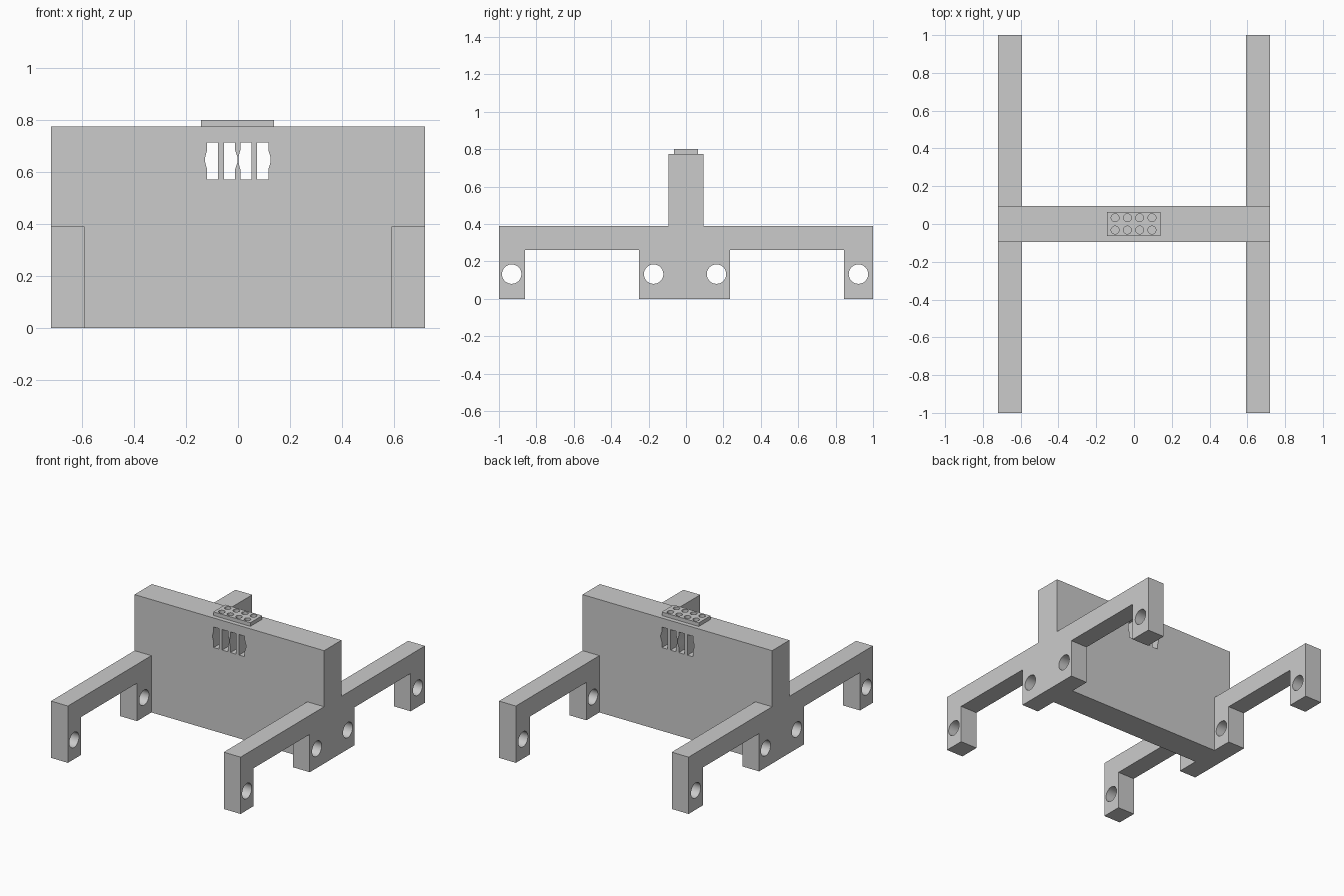
import bpy, bmesh
from math import cos, sin, tau

if "Cube" in bpy.data.objects:
    bpy.data.objects.remove(bpy.data.objects["Cube"])


def prism(name, profile, axis, lo, hi):
    """Extrude a 2D outline along x, y or z."""
    place = {'x': lambda a, b, t: (t, a, b),
             'y': lambda a, b, t: (a, t, b),
             'z': lambda a, b, t: (a, b, t)}[axis]
    bm = bmesh.new()
    face = bm.faces.new([bm.verts.new(place(a, b, lo)) for a, b in profile])
    ext = bmesh.ops.extrude_face_region(bm, geom=[face])
    moved = [v for v in ext['geom'] if isinstance(v, bmesh.types.BMVert)]
    bmesh.ops.translate(bm, verts=moved, vec=place(0, 0, hi - lo))
    bmesh.ops.recalc_face_normals(bm, faces=bm.faces)
    mesh = bpy.data.meshes.new(name)
    bm.to_mesh(mesh)
    bm.free()
    ob = bpy.data.objects.new(name, mesh)
    bpy.context.collection.objects.link(ob)
    return ob


def rect(a0, a1, b0, b1):
    return [(a0, b0), (a1, b0), (a1, b1), (a0, b1)]


def circle(a, b, r, n=32):
    return [(a + r * cos(tau * i / n), b + r * sin(tau * i / n)) for i in range(n)]


def boolean(target, tool, operation='DIFFERENCE'):
    """Apply a boolean and remove the tool object."""
    mod = target.modifiers.new(tool.name, 'BOOLEAN')
    mod.operation, mod.solver, mod.object = operation, 'EXACT', tool
    bpy.context.view_layer.objects.active = target
    bpy.ops.object.modifier_apply(modifier=mod.name)
    bpy.data.objects.remove(tool)


W, INNER, T, TOP = 0.72, 0.592, 0.094, 0.775

# Upright centre panel
panel = prism("centre_panel", rect(-INNER, INNER, -T, T), 'y', 0, 1)
bpy.data.objects.remove(panel)
panel = prism("centre_panel", rect(-INNER, INNER, 0, TOP), 'y', -T, T)

# End frames: post, arms and three feet in one outline, with axle holes
frame = [(-1, 0), (-0.86, 0), (-0.86, 0.26), (-0.25, 0.26), (-0.25, 0),
         (0.235, 0), (0.235, 0.26), (0.845, 0.26), (0.845, 0), (1, 0),
         (1, 0.39), (T, 0.39), (T, TOP), (-T, TOP), (-T, 0.39), (-1, 0.39)]
for side, lo, hi in (("left", -W, -INNER), ("right", INNER, W)):
    end = prism(side + "_frame", frame, 'x', lo, hi)
    for y in (-0.932, -0.173, 0.163, 0.922):
        boolean(end, prism("axle_hole", circle(y, 0.132, 0.052), 'x', lo - 0.1, hi + 0.1))
    boolean(panel, end, 'UNION')

# Four slots through the panel, each bulging on one side
for inner, edge, bulge in ((-0.077, -0.119, -0.127), (-0.054, -0.011, -0.001),
                           (0.052, 0.009, 0.001), (0.074, 0.117, 0.126)):
    slot = [(inner, 0.572), (edge, 0.572), (edge, 0.61), (bulge, 0.64),
            (bulge, 0.655), (edge, 0.685), (edge, 0.713), (inner, 0.713)]
    boolean(panel, prism("slot", slot, 'y', -0.3, 0.3))

# Perforated plate on top
plate = prism("top_plate", rect(-0.142, 0.139, -0.064, 0.064), 'z', TOP, 0.80)
for x in (-0.1, -0.035, 0.03, 0.095):
    for y in (-0.032, 0.033):
        boolean(plate, prism("plate_hole", circle(x, y, 0.021, 24), 'z', 0.7, 0.9))

# Smooth hole walls, sharp corners
for ob in (panel, plate):
    bpy.ops.object.select_all(action='DESELECT')
    ob.select_set(True)
    bpy.context.view_layer.objects.active = ob
    bpy.ops.object.shade_smooth_by_angle()
